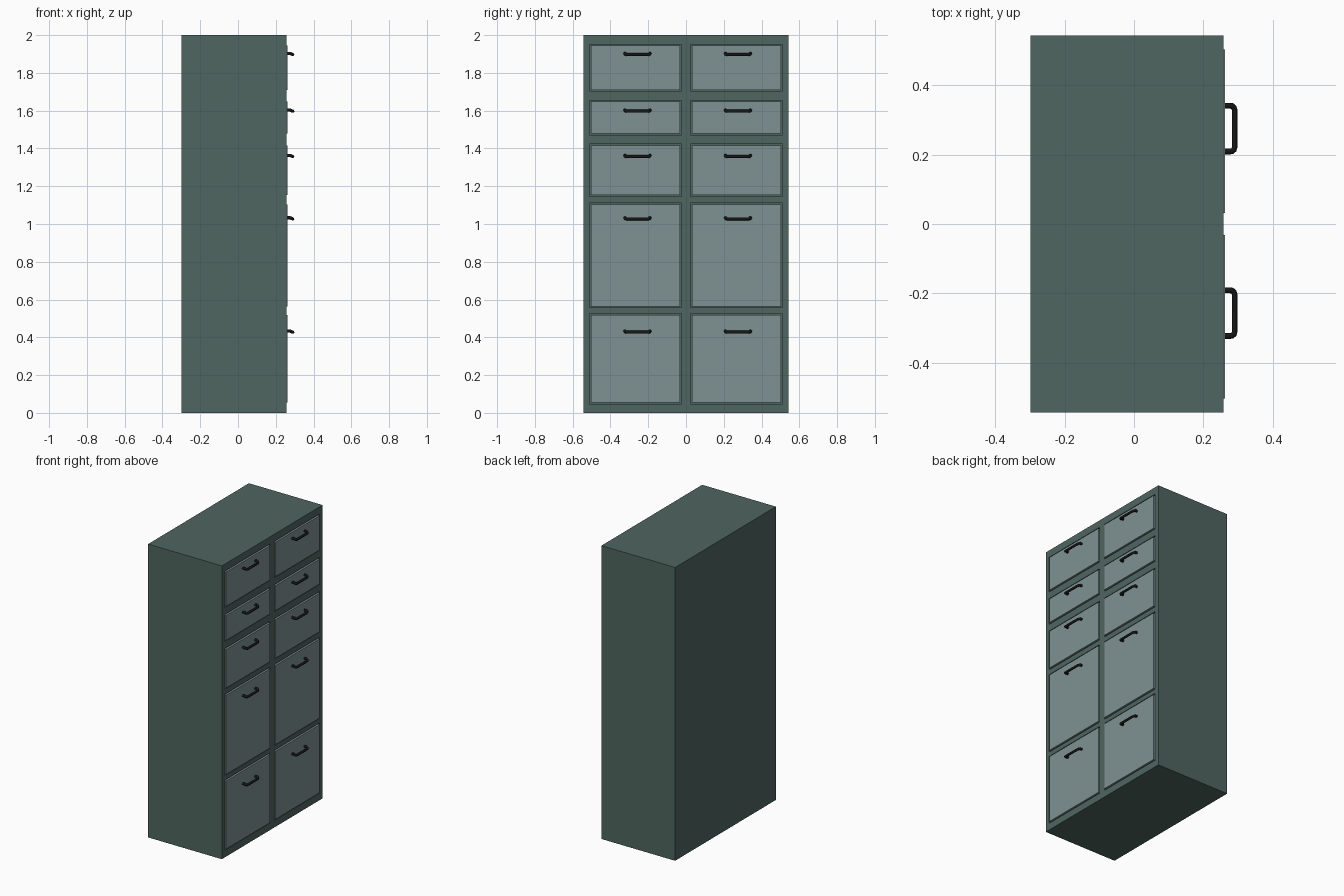
import bpy, bmesh
from mathutils import Matrix, Vector

if "Cube" in bpy.data.objects:
    bpy.data.objects.remove(bpy.data.objects["Cube"])


def material(name, col):
    m = bpy.data.materials.new(name)
    m.diffuse_color = (*col, 1)
    m.use_nodes = True
    m.node_tree.nodes["Principled BSDF"].inputs["Base Color"].default_value = m.diffuse_color
    return m


body_mat = material("dark_green_paint", (0.08, 0.132, 0.117))
panel_mat = material("grey_blue_paint", (0.212, 0.287, 0.296))
handle_mat = material("black_metal", (0.008, 0.008, 0.008))


def boxes(name, spans, mat=None):
    """One object made of boxes given as ((x0, x1), (y0, y1), (z0, z1))."""
    bm = bmesh.new()
    for span in spans:
        centre = Vector([(a + b) / 2 for a, b in span])
        size = [b - a for a, b in span]
        bmesh.ops.create_cube(bm, size=1, matrix=Matrix.Translation(centre) @ Matrix.Diagonal((*size, 1)))
    me = bpy.data.meshes.new(name)
    bm.to_mesh(me)
    bm.free()
    ob = bpy.data.objects.new(name, me)
    bpy.context.collection.objects.link(ob)
    if mat:
        me.materials.append(mat)
    return ob


FRONT = 0.258
GAP = 0.007
# opening bottom, opening top, handle height for each row
ROWS = [(1.703, 1.951, 1.90), (1.471, 1.655, 1.60), (1.146, 1.423, 1.36),
        (0.557, 1.111, 1.03), (0.048, 0.526, 0.43)]
# opening centre, handle centre for each column
COLS = [(-0.267, -0.257), (0.267, 0.275)]
HALF = 0.243

# cabinet body with a pocket for every drawer
body = boxes("cabinet_body", [((-0.298, FRONT), (-0.543, 0.543), (0, 2))], body_mat)
cutter = boxes("pocket_cutter", [((FRONT - 0.03, FRONT + 0.05), (y - HALF, y + HALF), (z0, z1))
                                 for y, _ in COLS for z0, z1, _ in ROWS], body_mat)
cutter.hide_render = True
cutter.hide_viewport = True
mod = body.modifiers.new("pockets", "BOOLEAN")
mod.operation = "DIFFERENCE"
mod.solver = "EXACT"
mod.object = cutter
bpy.context.view_layer.objects.active = body
bpy.ops.object.modifier_apply(modifier="pockets")
bpy.data.objects.remove(cutter)

# bent tube shared by all handles, bar drooping slightly below its feet
curve = bpy.data.curves.new("handle_path", "CURVE")
curve.dimensions = "3D"
curve.bevel_depth = 0.0085
curve.bevel_resolution = 2
curve.use_fill_caps = True
half = [(-0.004, 0.066, 0.003), (0.012, 0.066, 0.003), (0.020, 0.065, 0.000),
        (0.025, 0.061, -0.002), (0.027, 0.054, -0.003)]
path = half + [(x, -y, z) for x, y, z in reversed(half)]
spline = curve.splines.new("POLY")
spline.points.add(len(path) - 1)
for p, co in zip(spline.points, path):
    p.co = (*co, 1)
temp = bpy.data.objects.new("handle_path", curve)
bpy.context.collection.objects.link(temp)
bpy.context.view_layer.update()
handle_mesh = bpy.data.meshes.new_from_object(temp.evaluated_get(bpy.context.evaluated_depsgraph_get()))
bpy.data.objects.remove(temp)
handle_mesh.materials.clear()
handle_mesh.materials.append(handle_mat)

# drawer fronts and handles
for c, (y, hy) in enumerate(COLS):
    for r, (z0, z1, hz) in enumerate(ROWS):
        tag = f"{('left', 'right')[c]}_{r + 1}"
        w = HALF - GAP
        boxes("drawer_front_" + tag,
              [((FRONT - 0.03, FRONT + 0.005), (y - w, y + w), (z0 + GAP, z1 - GAP))], panel_mat)
        h = bpy.data.objects.new("handle_" + tag, handle_mesh)
        h.location = (FRONT + 0.005, hy, hz)
        bpy.context.collection.objects.link(h)
        bpy.ops.object.select_all(action="DESELECT")

handle_mesh.shade_smooth()
